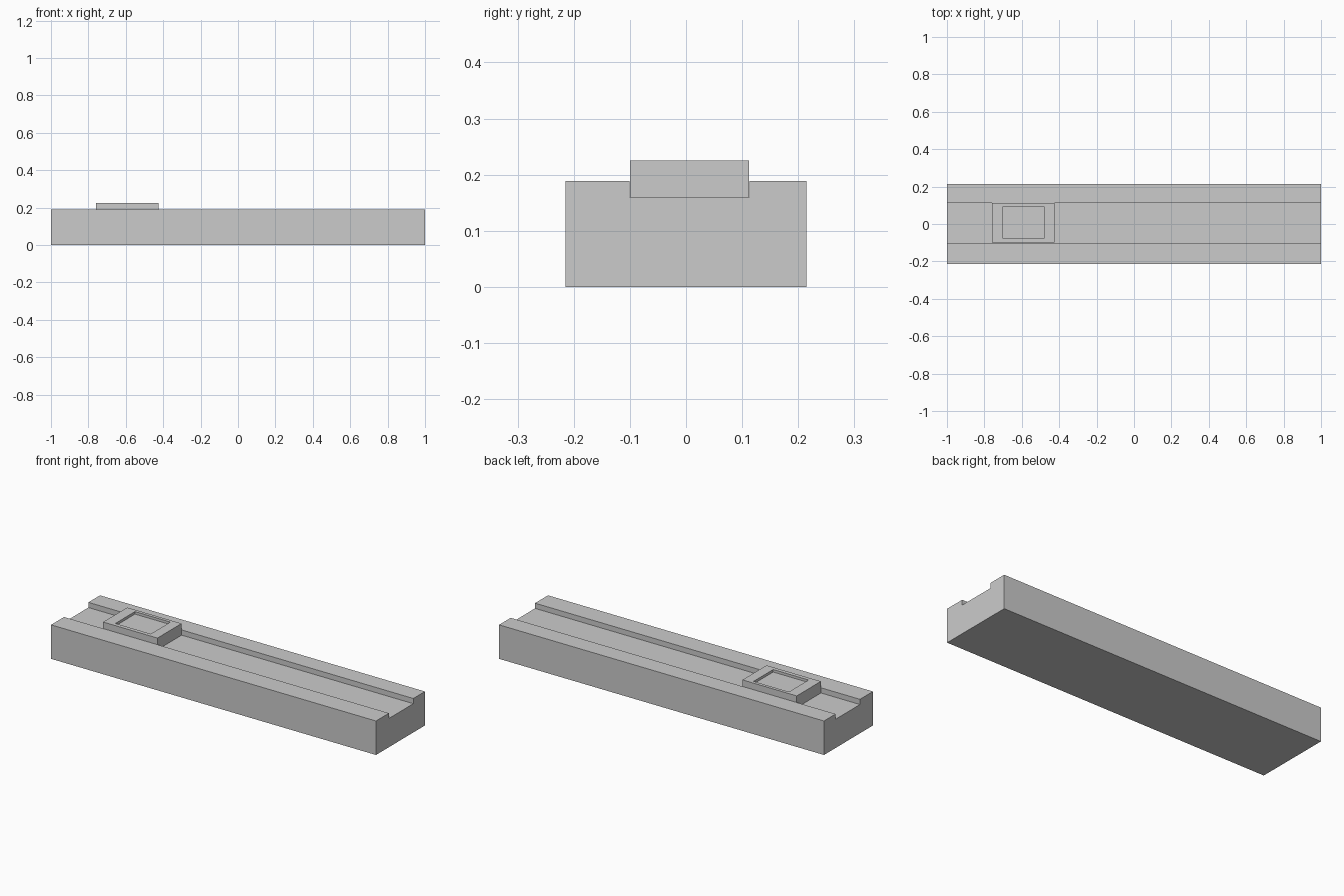
import bpy, bmesh

if "Cube" in bpy.data.objects:
    bpy.data.objects.remove(bpy.data.objects["Cube"])


def make_object(name, bm):
    bmesh.ops.recalc_face_normals(bm, faces=bm.faces)
    mesh = bpy.data.meshes.new(name)
    bm.to_mesh(mesh)
    bm.free()
    obj = bpy.data.objects.new(name, mesh)
    bpy.context.collection.objects.link(obj)
    return obj


def ring(bm, x0, x1, y0, y1, z):
    return [bm.verts.new((x, y, z)) for x, y in ((x0, y0), (x1, y0), (x1, y1), (x0, y1))]


def bridge(bm, a, b):
    for i in range(4):
        j = (i + 1) % 4
        bm.faces.new((a[i], a[j], b[j], b[i]))


# Grooved base: cross-section in (y, z) extruded along x
profile = [(-0.215, 0), (0.215, 0), (0.215, 0.189), (0.113, 0.189),
           (0.113, 0.16), (-0.101, 0.16), (-0.101, 0.189), (-0.215, 0.189)]
bm = bmesh.new()
end = bm.faces.new([bm.verts.new((-1, y, z)) for y, z in profile])
result = bmesh.ops.extrude_face_region(bm, geom=[end], use_keep_orig=True)
moved = [v for v in result["geom"] if isinstance(v, bmesh.types.BMVert)]
bmesh.ops.translate(bm, verts=moved, vec=(2, 0, 0))
make_object("grooved_base", bm)

# Sliding block with a shallow rectangular recess in its top
bm = bmesh.new()
block, recess = (-0.76, -0.426, -0.1, 0.112), (-0.70, -0.482, -0.078, 0.094)
bottom = ring(bm, *block, 0.16)
top = ring(bm, *block, 0.225)
lip = ring(bm, *recess, 0.225)
floor = ring(bm, *recess, 0.211)
bm.faces.new(bottom)
for a, b in ((bottom, top), (top, lip), (lip, floor)):
    bridge(bm, a, b)
bm.faces.new(floor)
make_object("sliding_block", bm)
